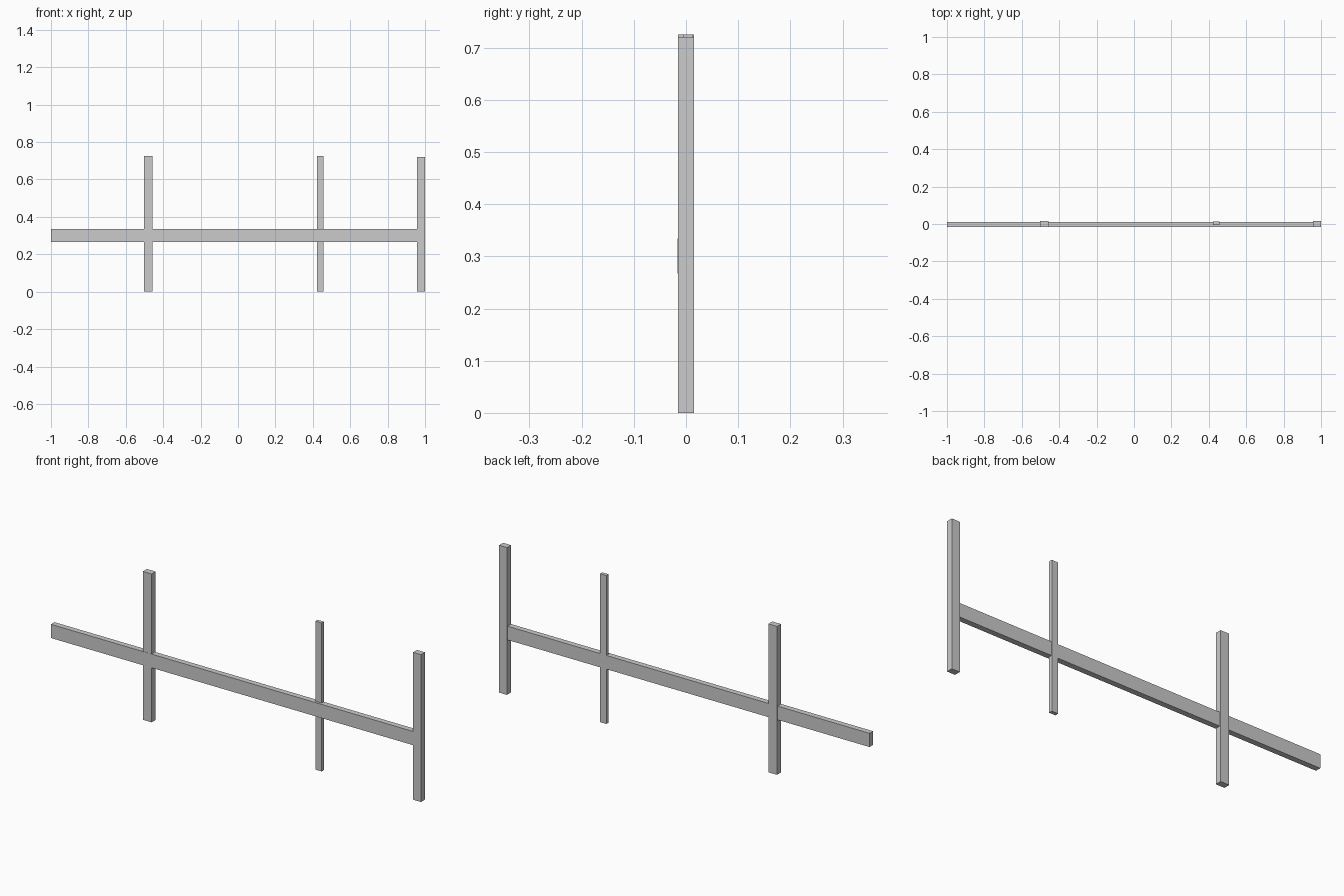
import bpy

if "Cube" in bpy.data.objects:
    bpy.data.objects.remove(bpy.data.objects["Cube"])


def box(name, x, y, z):
    """Axis-aligned box from (min, max) ranges."""
    r = (x, y, z)
    bpy.ops.mesh.primitive_cube_add(size=1, location=[(a + b) / 2 for a, b in r])
    o = bpy.context.object
    o.name = name
    o.scale = [b - a for a, b in r]
    bpy.ops.object.transform_apply(location=False, rotation=False, scale=True)
    return o


# Long horizontal rail, running into the end post
box("rail", (-1.0, 0.96), (-0.0165, 0.011), (0.267, 0.334))

# Upright posts: two thick, one slim
box("left_post", (-0.503, -0.456), (-0.0155, 0.0155), (0, 0.725))
box("slim_post", (0.422, 0.456), (-0.005, 0.0125), (0, 0.725))
box("end_post", (0.957, 1.0), (-0.0155, 0.0155), (0, 0.72))
